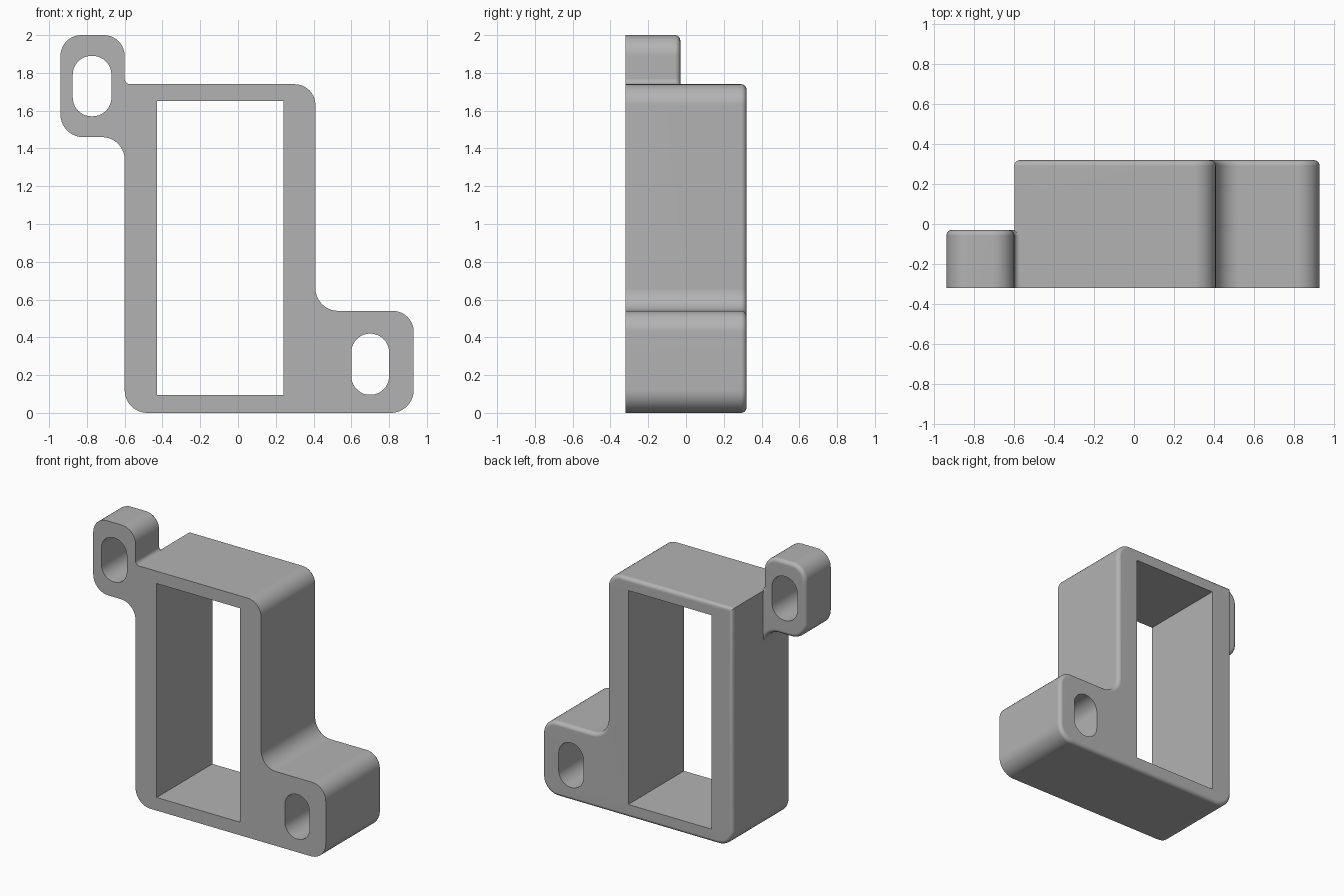
import bpy, bmesh, math
from mathutils import Vector

cube = bpy.data.objects.get("Cube")
if cube:
    bpy.data.objects.remove(cube, do_unlink=True)

FRONT, BACK, EDGE = -0.32, 0.32, 0.028
ARC, ROUND_STEPS = 10, 6

grey = bpy.data.materials.new("plain grey")
grey.use_nodes = True
grey.diffuse_color = (0.45, 0.45, 0.45, 1)
grey.node_tree.nodes["Principled BSDF"].inputs["Base Color"].default_value = grey.diffuse_color


def outline(corners, inset=0.0):
    """Counter-clockwise right-angled outline with filleted corners (x, z, radius)."""
    points = []
    for i, (x, z, r) in enumerate(corners):
        p = Vector((x, z))
        a = (p - Vector(corners[i - 1][:2])).normalized()
        b = (Vector(corners[(i + 1) % len(corners)][:2]) - p).normalized()
        convex = a.x * b.y - a.y * b.x > 0
        p += inset * Vector((-a.y - b.y, a.x + b.x))
        if r == 0:
            points.append(p)
            continue
        rad = r - inset if convex else r + inset
        centre = p + rad * (b - a)
        for k in range(ARC + 1):
            t = math.pi / 2 * k / ARC
            points.append(centre + rad * (a * math.sin(t) - b * math.cos(t)))
    return points


def box(x0, x1, z0, z1, r=0.0):
    return [(x0, z0, r), (x1, z0, r), (x1, z1, r), (x0, z1, r)]


def plate(name, corners, holes, back):
    """Solid with straight holes, a sharp front rim and a rounded back rim."""
    bm = bmesh.new()

    def tube(rings):
        loops = [[bm.verts.new((p.x, y, p.y)) for p in pts] for pts, y in rings]
        n = len(loops[0])
        for lo, hi in zip(loops, loops[1:]):
            for i in range(n):
                j = (i + 1) % n
                bm.faces.new((lo[i], lo[j], hi[j], hi[i]))
        return [[bm.edges.get((l[i], l[(i + 1) % n])) for i in range(n)]
                for l in (loops[0], loops[-1])]

    rings = [(outline(corners), FRONT)]
    for k in range(ROUND_STEPS + 1):
        t = math.pi / 2 * k / ROUND_STEPS
        rings.append((outline(corners, EDGE * (1 - math.cos(t))),
                      back - EDGE * (1 - math.sin(t))))
    ends = [tube(rings)]
    for hole in holes:
        ends.append(tube([(outline(hole), FRONT), (outline(hole), back)]))
    for side in (0, 1):
        edges = [e for pair in ends for e in pair[side]]
        bmesh.ops.triangle_fill(bm, edges=edges, use_beauty=True)
    bmesh.ops.remove_doubles(bm, verts=bm.verts, dist=0.0002)
    bmesh.ops.recalc_face_normals(bm, faces=bm.faces)
    mesh = bpy.data.meshes.new(name)
    bm.to_mesh(mesh)
    bm.free()
    mesh.materials.append(grey)
    obj = bpy.data.objects.new(name, mesh)
    bpy.context.collection.objects.link(obj)
    return obj


# Main frame with its lower mounting foot
frame = plate("bracket_frame",
              [(-0.60, 0, 0.12), (0.93, 0, 0.12), (0.93, 0.54, 0.11),
               (0.41, 0.54, 0.12), (0.41, 1.74, 0.11), (-0.60, 1.74, 0)],
              [box(-0.43, 0.24, 0.095, 1.65),
               box(0.60, 0.80, 0.095, 0.42, 0.1)], BACK)

# Thinner upper mounting ear, blended into the frame side
ear = plate("mounting_ear",
            [(-0.94, 1.46, 0.12), (-0.60, 1.46, 0.12), (-0.60, 1.30, 0),
             (-0.50, 1.30, 0), (-0.50, 1.74, 0), (-0.60, 1.74, 0.03),
             (-0.60, 2.0, 0.11), (-0.94, 2.0, 0.11)],
            [box(-0.875, -0.67, 1.57, 1.89, 0.1)], -0.03)

# Fuse the ear to the frame
union = frame.modifiers.new("fuse ear", 'BOOLEAN')
union.operation, union.solver, union.object = 'UNION', 'EXACT', ear
bpy.ops.object.select_all(action='DESELECT')
bpy.context.view_layer.objects.active = frame
frame.select_set(True)
bpy.ops.object.modifier_apply(modifier=union.name)
bpy.data.objects.remove(ear, do_unlink=True)

# Smooth fillets, crisp hole rims
bpy.ops.object.shade_smooth_by_angle(angle=math.radians(35))
normals = frame.modifiers.new("even shading", 'WEIGHTED_NORMAL')
normals.keep_sharp = True
